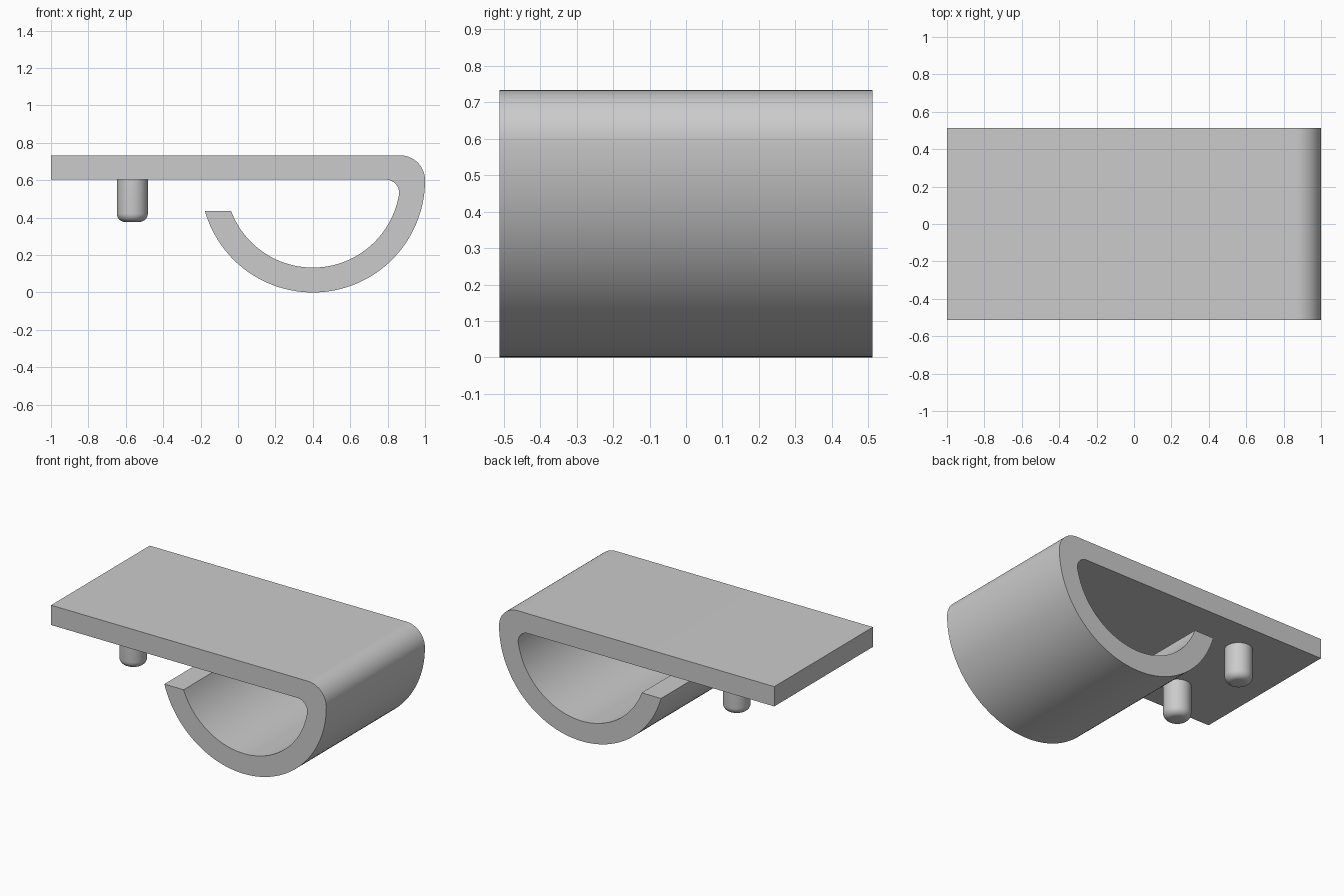
import bpy, bmesh, math
from mathutils import Vector

cube = bpy.data.objects.get("Cube")
if cube:
    bpy.data.objects.remove(cube, do_unlink=True)

grey = bpy.data.materials.new("light grey")
grey.use_nodes = True
colour = (0.6, 0.6, 0.6, 1)
grey.diffuse_color = colour
grey.node_tree.nodes["Principled BSDF"].inputs["Base Color"].default_value = colour


def arc(cx, cz, r, start, end, n):
    """Points on a circular arc in the xz plane, angles in radians."""
    steps = [start + (end - start) * i / n for i in range(n + 1)]
    return [(cx + r * math.cos(a), cz + r * math.sin(a)) for a in steps]


def finish(name, bm):
    bmesh.ops.recalc_face_normals(bm, faces=bm.faces)
    mesh = bpy.data.meshes.new(name)
    bm.to_mesh(mesh)
    bm.free()
    mesh.materials.append(grey)
    obj = bpy.data.objects.new(name, mesh)
    bpy.context.collection.objects.link(obj)
    bpy.ops.object.select_all(action="DESELECT")
    obj.select_set(True)
    bpy.context.view_layer.objects.active = obj
    bpy.ops.object.shade_smooth_by_angle(angle=math.radians(30))
    return obj


# Main dimensions
TOP, UNDER, LIP = 0.733, 0.603, 0.435
HALF_DEPTH = 0.512
CX, CZ, R_OUT, R_IN = 0.4, 0.6, 0.6, 0.467
CORNER, FILLET = TOP - CZ, 0.07

# Hooked plate: one cross-section pushed through the depth
lip_out = -math.pi - math.asin((LIP - CZ) / R_OUT)
lip_in = -math.pi - math.asin((LIP - CZ) / R_IN)
fillet_z = UNDER - FILLET
fillet_x = CX + math.sqrt((R_IN - FILLET) ** 2 - (fillet_z - CZ) ** 2)
tangent = math.atan2(fillet_z - CZ, fillet_x - CX)

profile = [(-1, UNDER), (-1, TOP)]
profile += arc(1 - CORNER, CZ, CORNER, math.pi / 2, 0, 16)
profile += arc(CX, CZ, R_OUT, 0, lip_out, 64)[1:]
profile += arc(CX, CZ, R_IN, lip_in, tangent, 64)
profile += arc(fillet_x, fillet_z, FILLET, tangent, math.pi / 2, 16)[1:]

bm = bmesh.new()
section = bm.faces.new([bm.verts.new((x, -HALF_DEPTH, z)) for x, z in profile])
result = bmesh.ops.extrude_face_region(bm, geom=[section], use_keep_orig=True)
moved = [v for v in result["geom"] if isinstance(v, bmesh.types.BMVert)]
bmesh.ops.translate(bm, verts=moved, vec=(0, 2 * HALF_DEPTH, 0))
finish("hooked_plate", bm)

# Pair of round-ended locating pins under the plate
PIN_X, PIN_Y, PIN_R, PIN_END, ROUND = -0.565, 0.28, 0.083, 0.377, 0.045


def pin(name, y):
    outline = [(0, PIN_END)]
    outline += arc(PIN_R - ROUND, PIN_END + ROUND, ROUND, -math.pi / 2, 0, 8)
    outline += [(PIN_R, UNDER + 0.01), (0, UNDER + 0.01)]
    bm = bmesh.new()
    verts = [bm.verts.new((r, 0, z)) for r, z in outline]
    edges = [bm.edges.new(pair) for pair in zip(verts, verts[1:])]
    bmesh.ops.spin(bm, geom=verts + edges, cent=(0, 0, 0), axis=(0, 0, 1),
                   angle=math.tau, steps=40)
    bmesh.ops.remove_doubles(bm, verts=bm.verts, dist=0.0001)
    bmesh.ops.translate(bm, verts=bm.verts, vec=Vector((PIN_X, y, 0)))
    finish(name, bm)


pin("front_pin", -PIN_Y)
pin("back_pin", PIN_Y)
